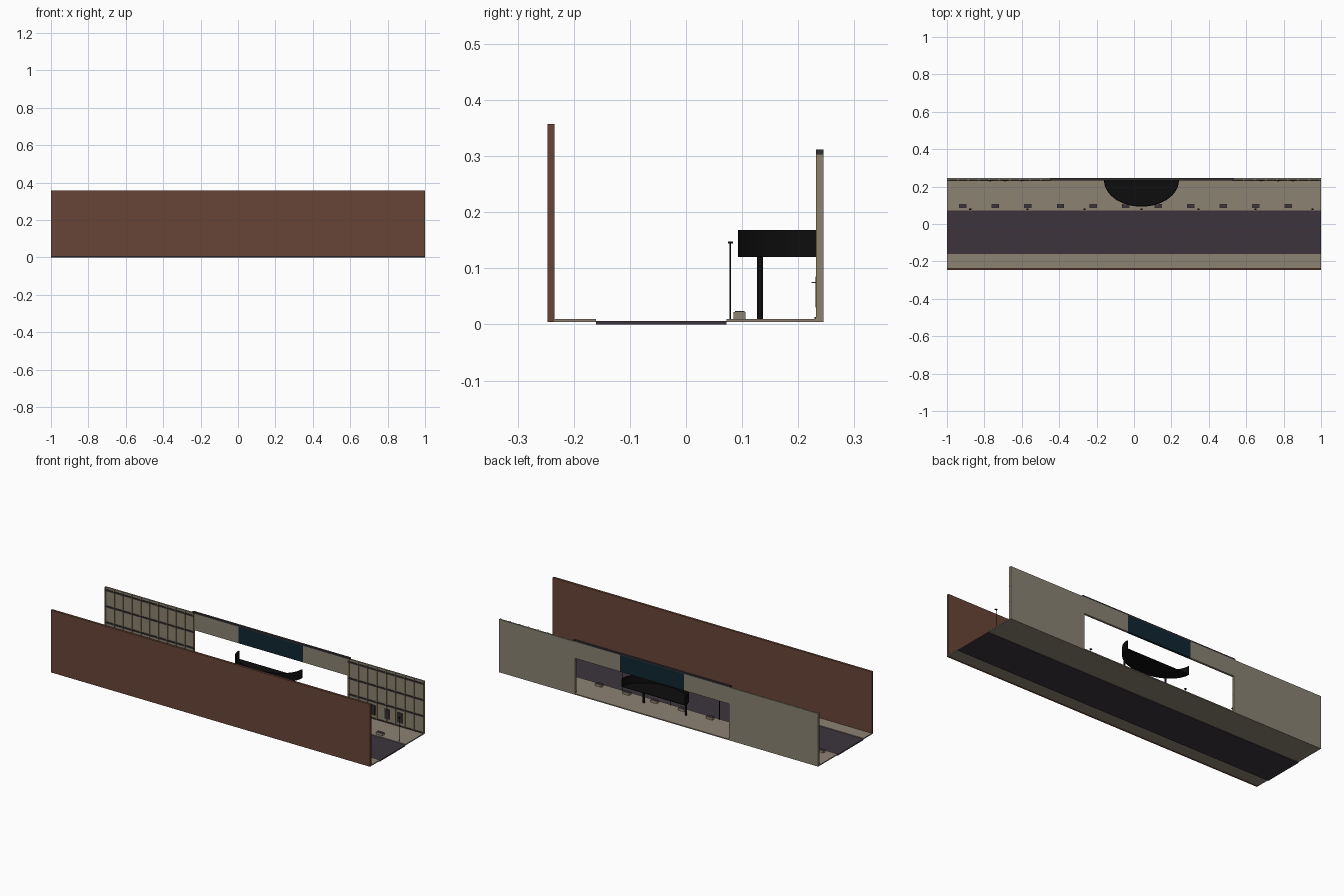
import bpy, bmesh, math

if "Cube" in bpy.data.objects:
    bpy.data.objects.remove(bpy.data.objects["Cube"])


def mat(name, r, g, b):
    m = bpy.data.materials.new(name)
    m.diffuse_color = (r, g, b, 1)
    m.use_nodes = True
    m.node_tree.nodes["Principled BSDF"].inputs["Base Color"].default_value = m.diffuse_color
    return m


BRICK = mat("red brick", 0.14, 0.06, 0.038)
STONE = mat("pale stone", 0.27, 0.225, 0.175)
WALL = mat("plaster wall", 0.25, 0.225, 0.17)
ASPHALT = mat("asphalt", 0.046, 0.036, 0.046)
DARK = mat("dark trim", 0.035, 0.03, 0.034)
BLUE = mat("deep blue", 0.005, 0.02, 0.032)
BLACK = mat("black paint", 0.004, 0.004, 0.004)
GOLD = mat("dull gold", 0.29, 0.215, 0.1)


def finish(name, bm, material):
    bmesh.ops.recalc_face_normals(bm, faces=bm.faces)
    me = bpy.data.meshes.new(name)
    bm.to_mesh(me)
    bm.free()
    me.materials.append(material)
    ob = bpy.data.objects.new(name, me)
    bpy.context.collection.objects.link(ob)
    return ob


def boxes(name, material, items):
    """Each item is (x0, x1, y0, y1, z0, z1)."""
    bm = bmesh.new()
    for x0, x1, y0, y1, z0, z1 in items:
        for v in bmesh.ops.create_cube(bm, size=1)["verts"]:
            v.co = ((x0 + x1) / 2 + v.co.x * (x1 - x0),
                    (y0 + y1) / 2 + v.co.y * (y1 - y0),
                    (z0 + z1) / 2 + v.co.z * (z1 - z0))
    return finish(name, bm, material)


def cylinders(name, material, spots, radius, z0, z1, segments=12):
    bm = bmesh.new()
    for x, y in spots:
        ret = bmesh.ops.create_cone(bm, cap_ends=True, segments=segments,
                                    radius1=radius, radius2=radius, depth=z1 - z0)
        bmesh.ops.translate(bm, verts=ret["verts"], vec=(x, y, (z0 + z1) / 2))
    return finish(name, bm, material)


def prism(name, material, outline, z0, z1):
    bm = bmesh.new()
    f = bm.faces.new([bm.verts.new((x, y, z0)) for x, y in outline])
    ext = bmesh.ops.extrude_face_region(bm, geom=[f])["geom"]
    bmesh.ops.translate(bm, vec=(0, 0, z1 - z0),
                        verts=[g for g in ext if isinstance(g, bmesh.types.BMVert)])
    return finish(name, bm, material)


# Street surface and far brick wall
boxes("road", ASPHALT, [(-1, 1, -0.16, 0.072, 0, 0.006)])
boxes("pavements", STONE, [(-1, 1, -0.235, -0.16, 0.004, 0.01),
                           (-1, 1, 0.072, 0.245, 0.004, 0.01)])
boxes("brick_wall", BRICK, [(-1, 1, -0.247, -0.234, 0.004, 0.357)])

# Facade: two wings, lintel over the opening, blue sign block, cornice
L, R, TOP, HEAD = -0.44, 0.525, 0.304, 0.21
wings = [(-1, L), (R, 1)]
boxes("facade_wings", WALL, [(a, b, 0.2365, 0.245, 0.004, TOP) for a, b in wings])
boxes("facade_lintel", WALL, [(L, -0.16, 0.233, 0.245, HEAD, TOP),
                              (0.243, R, 0.233, 0.245, HEAD, TOP)])
boxes("sign_block", BLUE, [(-0.16, 0.243, 0.233, 0.245, HEAD, TOP)])
boxes("cornice", DARK, [(L - 0.01, R + 0.01, 0.232, 0.245, TOP, 0.312)])

# Window framing on the wings: gold mullions, dark rails, skirting
mullions, rails, skirts = [], [], []
for a, b in wings:
    n = round((b - a) / 0.058)
    for i in range(n + 1):
        x = a + 0.004 + (b - a - 0.008) * i / n
        mullions.append((x - 0.004, x + 0.004, 0.232, 0.237, 0.01, TOP))
    for z in (0.105, 0.196, 0.288):
        rails.append((a, b, 0.2315, 0.237, z - 0.004, z + 0.004))
    skirts.append((a, b, 0.229, 0.237, 0.01, 0.013))
boxes("wing_mullions", GOLD, mullions)
boxes("wing_rails", DARK, rails)
boxes("wing_skirting", DARK, skirts)

# Small dark doors with handles, mirrored about the entrance
CX = 0.04
doors = [CX + s * d for s in (-1, 1) for d in (0.64, 0.73, 0.81)]
boxes("wing_doors", DARK, [(x - 0.015, x + 0.015, 0.231, 0.237, 0.03, 0.085) for x in doors])
boxes("door_handles", GOLD, [(x - 0.002, x + 0.002, 0.224, 0.232, 0.074, 0.076) for x in doors])

# Canopy: half-oval floor with an upright band, open at top and back
def arc(a, b, rev=False, n=36):
    pts = [(CX + a * math.cos(math.pi * i / n), 0.233 - b * math.sin(math.pi * i / n))
           for i in range(n + 1)]
    return pts[::-1] if rev else pts


prism("canopy_floor", BLACK, arc(0.196, 0.137), 0.12, 0.123)
prism("canopy_band", BLACK, arc(0.2, 0.14) + arc(0.195, 0.135, True), 0.12, 0.168)
cylinders("canopy_posts", BLACK, [(CX + 0.132, 0.132), (CX - 0.132, 0.132)], 0.0055, 0.01, 0.121)

# Kerbside posts with flat caps
posts = [(-0.875 + 0.305 * i, 0.079) for i in range(7)]
cylinders("kerb_posts", BLACK, posts, 0.0016, 0.01, 0.146, 8)
boxes("kerb_post_caps", BLACK, [(x - 0.006, x + 0.006, y - 0.0045, y + 0.0045, 0.1445, 0.148)
                                for x, y in posts])

# Row of planters with dark tops
xs = [-0.915 + 0.174 * i for i in range(11)]
boxes("planters", STONE, [(x - 0.02, x + 0.02, 0.085, 0.106, 0.009, 0.0225) for x in xs])
boxes("planter_fill", ASPHALT, [(x - 0.018, x + 0.018, 0.087, 0.104, 0.021, 0.024) for x in xs])
